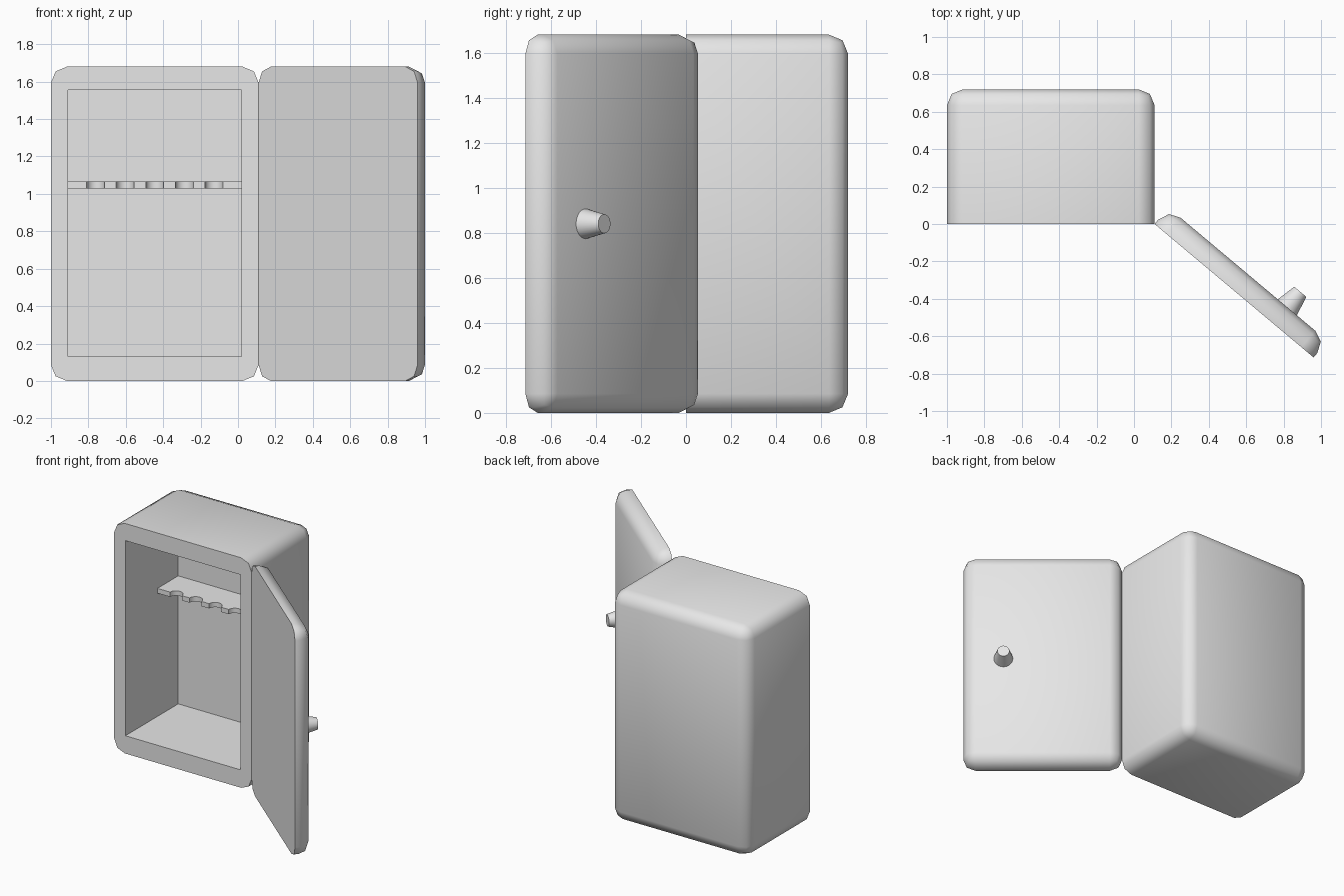
import bpy
import bmesh
from math import cos, sin, pi, radians
from mathutils import Matrix, Vector

cube = bpy.data.objects.get("Cube")
if cube:
    bpy.data.objects.remove(cube, do_unlink=True)

WIDTH, DEPTH, HEIGHT = 1.11, 0.72, 1.68
LEFT = -1.0
HINGE_X = LEFT + WIDTH
DOOR_THICK = 0.115
BEVEL = 0.085

grey = bpy.data.materials.new("light_grey")
grey.use_nodes = True
GREY = (0.8, 0.8, 0.8, 1)
grey.diffuse_color = GREY
grey.node_tree.nodes["Principled BSDF"].inputs["Base Color"].default_value = GREY


def finish(name, bm):
    """Turn a bmesh into a smooth shaded object with sharp right angles."""
    bmesh.ops.recalc_face_normals(bm, faces=bm.faces)
    mesh = bpy.data.meshes.new(name)
    bm.to_mesh(mesh)
    bm.free()
    mesh.materials.append(grey)
    obj = bpy.data.objects.new(name, mesh)
    bpy.context.collection.objects.link(obj)
    bpy.ops.object.select_all(action='DESELECT')
    obj.select_set(True)
    bpy.context.view_layer.objects.active = obj
    bpy.ops.object.shade_smooth_by_angle(angle=radians(60))
    return obj


def add_box(bm, low, high):
    low, high = Vector(low), Vector(high)
    matrix = Matrix.Translation((low + high) / 2) @ Matrix.Diagonal((*(high - low), 1))
    return bmesh.ops.create_cube(bm, size=1, matrix=matrix)["verts"]


def at_front(item):
    return all(abs(v.co.y) < 1e-5 for v in item.verts)


def rounded_box(bm, low, high):
    """Box with every edge rounded except those around its y = 0 face."""
    add_box(bm, low, high)
    edges = [e for e in bm.edges if not at_front(e)]
    bmesh.ops.bevel(bm, geom=edges, offset=BEVEL, segments=2,
                    profile=0.5, affect='EDGES')


# Cabinet shell with a hollow interior and a flat front rim
IN_LEFT, IN_RIGHT, IN_BACK = -0.91, 0.02, 0.61
bm = bmesh.new()
rounded_box(bm, (LEFT, 0, 0), (HINGE_X, DEPTH, HEIGHT))
add_box(bm, (IN_LEFT, 0, 0.13), (IN_RIGHT, IN_BACK, 1.555))
bmesh.ops.delete(bm, geom=[f for f in bm.faces if at_front(f)], context='FACES_ONLY')
rim = [e for e in bm.edges if e.is_boundary]
bmesh.ops.triangle_fill(bm, edges=rim, use_beauty=True, normal=(0, -1, 0))
finish("cabinet_body", bm)

# Shelf with a row of half-round notches along its front edge
SHELF_FRONT, SHELF_Z, SHELF_THICK = 0.37, 1.03, 0.035
NOTCHES, NOTCH_R, PITCH, STEPS = 5, 0.048, 0.158, 8
middle = (IN_LEFT + IN_RIGHT) / 2
outline = [(IN_LEFT, IN_BACK), (IN_LEFT, SHELF_FRONT)]
for i in range(NOTCHES):
    cx = middle + (i - (NOTCHES - 1) / 2) * PITCH
    for k in range(STEPS + 1):
        a = pi * (1 - k / STEPS)
        outline.append((cx + NOTCH_R * cos(a), SHELF_FRONT + NOTCH_R * sin(a)))
outline += [(IN_RIGHT, SHELF_FRONT), (IN_RIGHT, IN_BACK)]
bm = bmesh.new()
base = bm.faces.new([bm.verts.new((x, y, SHELF_Z)) for x, y in outline])
top = bmesh.ops.extrude_face_region(bm, geom=[base])["geom"]
bmesh.ops.translate(bm, vec=(0, 0, SHELF_THICK),
                    verts=[g for g in top if isinstance(g, bmesh.types.BMVert)])
finish("notched_shelf", bm)

# Door standing open on its hinge
hinge = Matrix.Translation((HINGE_X, 0, 0)) @ Matrix.Rotation(radians(-40), 4, 'Z')
bm = bmesh.new()
rounded_box(bm, (0, 0, 0), (WIDTH, DOOR_THICK, HEIGHT))
door = finish("door", bm)
door.matrix_world = hinge

# Tapered knob on the outside of the door
KNOB_LENGTH = 0.11
bm = bmesh.new()
bmesh.ops.create_cone(bm, cap_ends=True, segments=32, radius1=0.067, radius2=0.042,
                      depth=KNOB_LENGTH,
                      matrix=Matrix.Rotation(radians(-90), 4, 'X'))
knob = finish("door_knob", bm)
knob.matrix_world = hinge @ Matrix.Translation(
    (0.83, DOOR_THICK + KNOB_LENGTH / 2 - 0.002, HEIGHT / 2))
